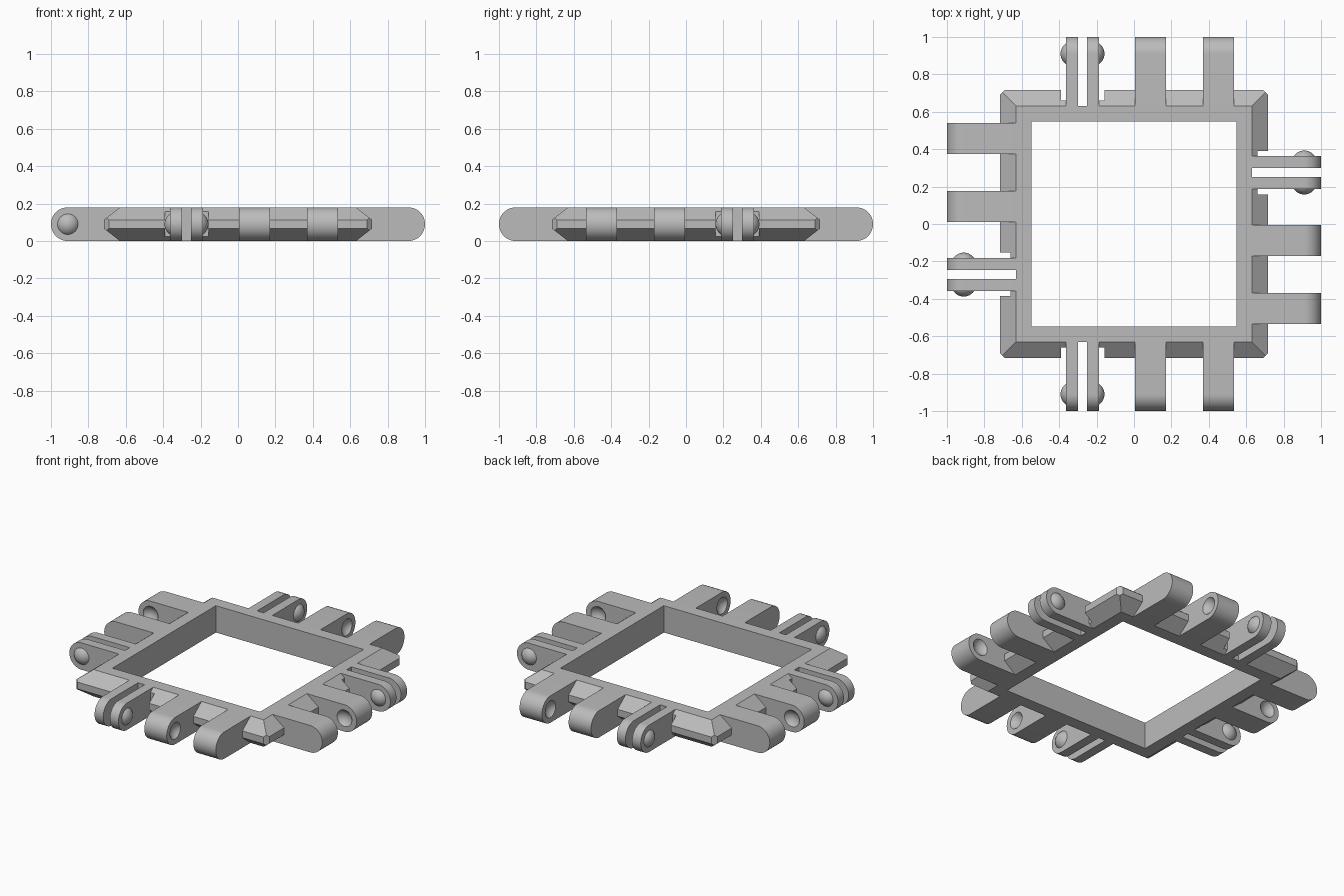
import bpy, bmesh, math
from mathutils import Matrix, Vector

if "Cube" in bpy.data.objects:
    bpy.data.objects.remove(bpy.data.objects["Cube"])

H = 0.18                       # thickness
INNER, RIM, OUTER = 0.548, 0.631, 0.717
R = H / 2                      # rounded lug ends
PIVOT_Y = 1 - R
BALL, BALL_INSET = 0.067, 0.038

grey = bpy.data.materials.new("mid_grey")
grey.use_nodes = True
COLOUR = (0.5, 0.5, 0.5, 1)
grey.diffuse_color = COLOUR
grey.node_tree.nodes["Principled BSDF"].inputs["Base Color"].default_value = COLOUR


def make(name, bm):
    bmesh.ops.recalc_face_normals(bm, faces=bm.faces)
    mesh = bpy.data.meshes.new(name)
    bm.to_mesh(mesh)
    bm.free()
    mesh.materials.append(grey)
    ob = bpy.data.objects.new(name, mesh)
    bpy.context.collection.objects.link(ob)
    return ob


def activate(ob):
    bpy.ops.object.select_all(action='DESELECT')
    ob.select_set(True)
    bpy.context.view_layer.objects.active = ob


def smooth(ob):
    activate(ob)
    bpy.ops.object.shade_smooth_by_angle(angle=math.radians(30))


def cut(ob, cutter):
    mod = ob.modifiers.new("cut", 'BOOLEAN')
    mod.operation, mod.solver, mod.object = 'DIFFERENCE', 'EXACT', cutter
    activate(ob)
    bpy.ops.object.modifier_apply(modifier=mod.name)
    bpy.data.objects.remove(cutter)


def box(x0, x1, y0, y1, z0, z1):
    bm = bmesh.new()
    bmesh.ops.create_cube(bm, size=1)
    size = Vector((x1 - x0, y1 - y0, z1 - z0))
    mid = Vector((x0 + x1, y0 + y1, z0 + z1)) / 2
    bm.transform(Matrix.Translation(mid) @ Matrix.Diagonal(size).to_4x4())
    return bm


def ball(x):
    bm = bmesh.new()
    bmesh.ops.create_uvsphere(bm, u_segments=32, v_segments=20, radius=BALL)
    bm.transform(Matrix.Translation((x, PIVOT_Y, R)) @ Matrix.Rotation(math.pi / 2, 4, 'Y'))
    return bm


def arm(name, x0, x1):
    """Flat bar with a half-round tip, pointing along +y."""
    bm = bmesh.new()
    pts = [(RIM, 0)]
    for i in range(25):
        a = -math.pi / 2 + math.pi * i / 24
        pts.append((PIVOT_Y + R * math.cos(a), R + R * math.sin(a)))
    pts.append((RIM, H))
    face = bm.faces.new([bm.verts.new((x0, y, z)) for y, z in pts])
    new = bmesh.ops.extrude_face_region(bm, geom=[face])["geom"]
    bmesh.ops.translate(bm, vec=(x1 - x0, 0, 0),
                        verts=[v for v in new if isinstance(v, bmesh.types.BMVert)])
    return make(name, bm)


def dome(name, x, side):
    """Spherical cap standing on the outer face of a finger."""
    bm = ball(x - side * BALL_INSET)
    bmesh.ops.bisect_plane(bm, geom=bm.verts[:] + bm.edges[:] + bm.faces[:],
                           plane_co=(x, 0, 0), plane_no=(-side, 0, 0), clear_outer=True)
    return make(name, bm)


# Where each side sits: the pattern faces +y, then is turned or mirrored
SIDES = {
    "back": Matrix.Identity(4),
    "front": Matrix.Scale(-1, 4, (0, 1, 0)),
    "right": Matrix.Rotation(math.pi / 2, 4, 'Z') @ Matrix.Translation((0.005, 0, 0)),
    "left": Matrix.Rotation(-math.pi / 2, 4, 'Z'),
}

# Frame: square ring with a pointed outer profile and clipped corners
LOW, HIGH = R - 0.023, R + 0.023
profile = [(INNER, 0), (RIM, 0), (OUTER, LOW), (OUTER, HIGH), (RIM, H), (INNER, H)]
bm = bmesh.new()
rings = [[bm.verts.new((sx * d, sy * d, z)) for d, z in profile]
         for sx, sy in ((1, 1), (-1, 1), (-1, -1), (1, -1))]
for i in range(4):
    a, b = rings[i], rings[(i + 1) % 4]
    for j in range(len(profile)):
        k = (j + 1) % len(profile)
        bm.faces.new((a[j], b[j], b[k], a[k]))
for sx in (1, -1):
    for sy in (1, -1):
        n = Vector((sx, sy, 0)).normalized()
        res = bmesh.ops.bisect_plane(bm, geom=bm.verts[:] + bm.edges[:] + bm.faces[:],
                                     plane_co=n * (2 * OUTER - 0.027) / math.sqrt(2),
                                     plane_no=n, clear_outer=True)
        bmesh.ops.holes_fill(bm, edges=[e for e in res["geom_cut"]
                                        if isinstance(e, bmesh.types.BMEdge)])
frame = make("frame", bm)

# Notches in the rim behind each pair of fingers
FINGERS = ((-0.364, -0.3), (-0.251, -0.187))
for side, m in SIDES.items():
    for x0, x1, y0 in ((-0.39, -0.157, 0.661), (-0.3, -0.251, RIM + 0.001)):
        cutter = box(x0, x1, y0, 0.8, -0.1, 0.3)
        cutter.transform(m)
        cut(frame, make("notch_cutter", cutter))

# Pattern parts: two socket lugs facing each other, two fingers with domes
lug_inner = arm("inner_lug", 0.005, 0.171)
cut(lug_inner, make("socket_cutter", ball(0.171 + BALL_INSET)))
lug_outer = arm("outer_lug", 0.369, 0.535)
cut(lug_outer, make("socket_cutter", ball(0.369 - BALL_INSET)))
parts = [lug_inner, lug_outer]
for label, (x0, x1), s in zip(("outer", "inner"), FINGERS, (-1, 1)):
    parts.append(arm(label + "_finger", x0, x1))
    parts.append(dome(label + "_finger_dome", x0 if s < 0 else x1, s))
for ob in parts:
    smooth(ob)

# Copy the pattern to all four sides
for ob in parts:
    for side, m in SIDES.items():
        mesh = ob.data.copy()
        mesh.transform(m)
        if m.determinant() < 0:
            mesh.flip_normals()
        new = bpy.data.objects.new(side + "_" + ob.name, mesh)
        bpy.context.collection.objects.link(new)
    bpy.data.objects.remove(ob)
